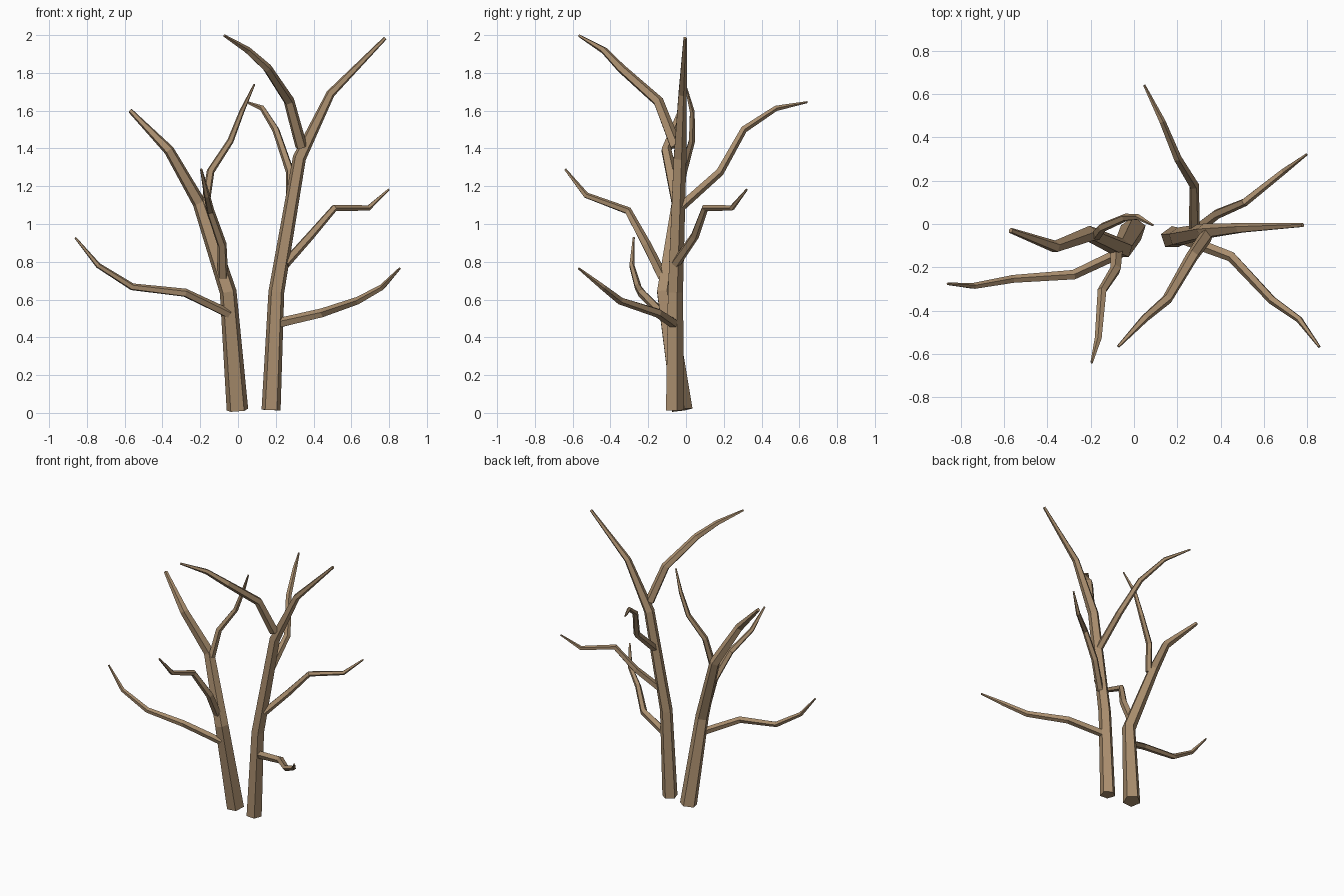
import bpy, bmesh, math
from mathutils import Vector

SIDES = 5

bark = bpy.data.materials.new("bark")
bark.diffuse_color = (0.40, 0.27, 0.155, 1)


def limb(name, points):
    """Tapered five-sided limb through (x, y, z, radius) points, capped at both ends."""
    pos = [Vector(p[:3]) for p in points]
    segs = [(b - a).normalized() for a, b in zip(pos, pos[1:])]
    bm = bmesh.new()
    rings = []
    for i, (c, p) in enumerate(zip(pos, points)):
        tangent = (segs[max(i - 1, 0)] + segs[min(i, len(segs) - 1)]).normalized()
        rot = Vector((0, 0, 1)).rotation_difference(tangent)
        ring = []
        for k in range(SIDES):
            a = math.pi / 2 + 2 * math.pi * k / SIDES
            ring.append(bm.verts.new(c + rot @ Vector((math.cos(a), math.sin(a), 0)) * p[3]))
        rings.append(ring)
    for r0, r1 in zip(rings, rings[1:]):
        for k in range(SIDES):
            n = (k + 1) % SIDES
            bm.faces.new((r0[k], r0[n], r1[n], r1[k]))
    bm.faces.new(rings[0][::-1])
    bm.faces.new(rings[-1])
    mesh = bpy.data.meshes.new(name)
    bm.to_mesh(mesh)
    bm.free()
    mesh.materials.append(bark)
    bpy.context.collection.objects.link(bpy.data.objects.new(name, mesh))


def branch(name, points, thick=0.026):
    """Side branch with an even taper from root to tip."""
    taper = (1.0, 0.9, 0.75, 0.58, 0.22)
    limb(name, [(*p, thick * t) for p, t in zip(points, taper)])


# Two trunks
limb("left_trunk", [(-0.003, -0.025, 0.015, 0.06), (-0.052, -0.115, 0.64, 0.047),
                    (-0.205, -0.045, 1.11, 0.037), (-0.365, -0.105, 1.39, 0.029),
                    (-0.57, -0.03, 1.6, 0.013)])
limb("right_trunk", [(0.175, -0.063, 0.015, 0.053), (0.203, -0.06, 0.64, 0.044),
                     (0.325, -0.035, 1.35, 0.037), (0.49, -0.02, 1.69, 0.024),
                     (0.78, -0.005, 1.985, 0.01)])

# Branches of the left trunk
branch("left_low_branch", [(-0.05, -0.125, 0.525), (-0.28, -0.235, 0.635), (-0.56, -0.255, 0.667),
                           (-0.74, -0.287, 0.78), (-0.862, -0.277, 0.928)])
branch("left_front_branch", [(-0.08, -0.125, 0.72), (-0.085, -0.21, 0.89), (-0.147, -0.308, 1.07),
                             (-0.165, -0.53, 1.152), (-0.195, -0.64, 1.29)], 0.029)
branch("left_inner_branch", [(-0.175, -0.055, 1.09), (-0.145, -0.015, 1.28), (-0.04, 0.03, 1.44),
                             (0.02, 0.032, 1.595), (0.087, -0.005, 1.74)], 0.024)

# Branches of the right trunk
branch("right_low_branch", [(0.22, -0.065, 0.475), (0.45, -0.15, 0.53), (0.637, -0.35, 0.595),
                            (0.763, -0.44, 0.665), (0.857, -0.568, 0.765)], 0.028)
branch("right_mid_branch", [(0.25, -0.055, 0.79), (0.38, 0.045, 0.935), (0.51, 0.1, 1.085),
                            (0.69, 0.243, 1.085), (0.798, 0.322, 1.183)])
branch("right_back_branch", [(0.28, -0.03, 1.09), (0.277, 0.178, 1.275), (0.2, 0.305, 1.5),
                             (0.13, 0.475, 1.612), (0.047, 0.642, 1.645)])
branch("right_top_branch", [(0.335, -0.055, 1.41), (0.27, -0.148, 1.65), (0.155, -0.345, 1.825),
                            (0.05, -0.435, 1.92), (-0.073, -0.566, 1.997)], 0.033)
